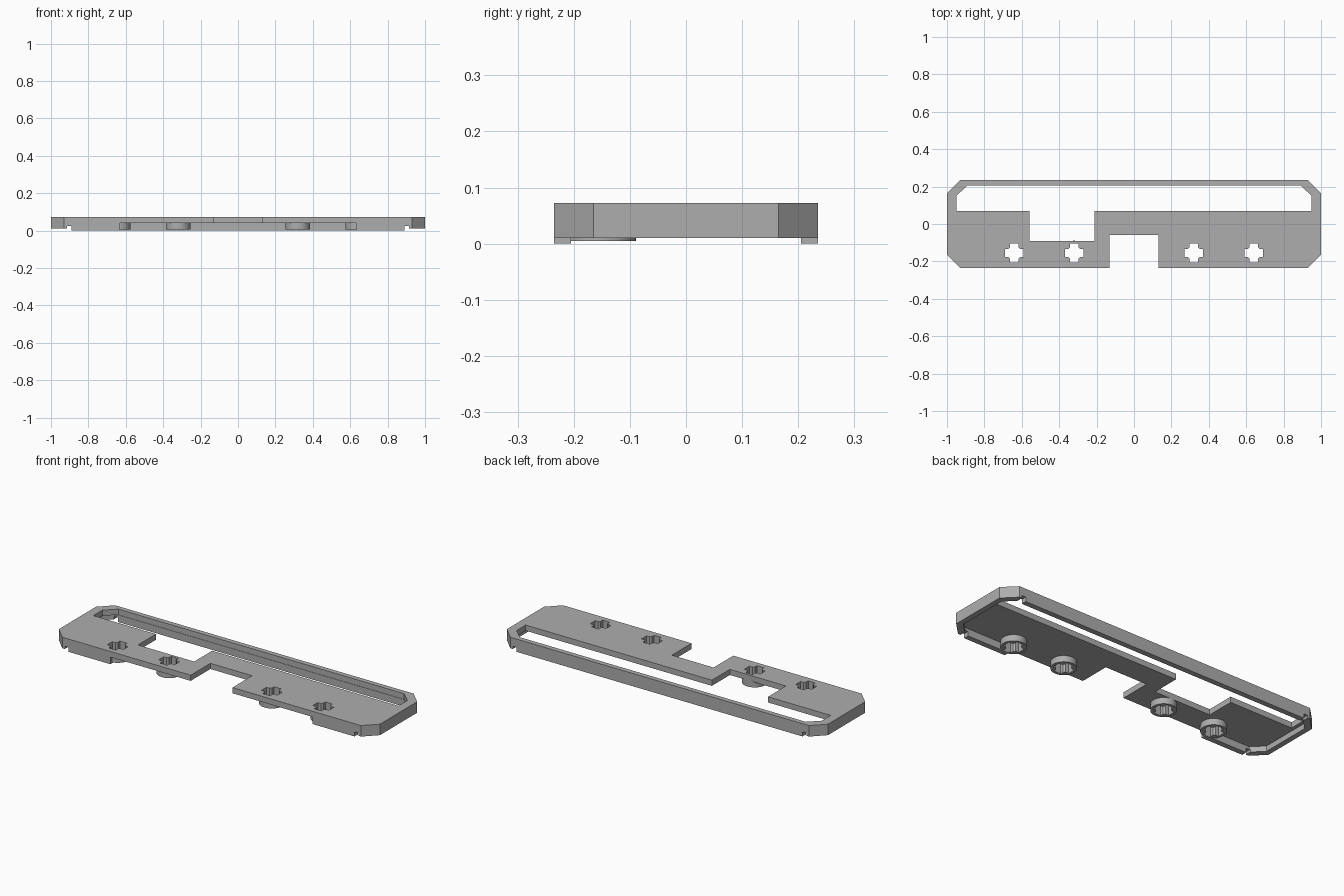
import bpy, bmesh, math

cube = bpy.data.objects.get("Cube")
if cube:
    bpy.data.objects.remove(cube, do_unlink=True)

grey = bpy.data.materials.new("plain grey")
grey.use_nodes = True
colour = (0.42, 0.42, 0.42, 1)
grey.diffuse_color = colour
grey.node_tree.nodes["Principled BSDF"].inputs["Base Color"].default_value = colour


def prism(name, outline, z0, z1):
    """Extrude a flat outline from z0 up to z1."""
    bm = bmesh.new()
    face = bm.faces.new([bm.verts.new((x, y, z0)) for x, y in outline])
    new = bmesh.ops.extrude_face_region(bm, geom=[face])["geom"]
    top = [v for v in new if isinstance(v, bmesh.types.BMVert)]
    bmesh.ops.translate(bm, verts=top, vec=(0, 0, z1 - z0))
    bmesh.ops.recalc_face_normals(bm, faces=bm.faces)
    mesh = bpy.data.meshes.new(name)
    bm.to_mesh(mesh)
    bm.free()
    mesh.materials.append(grey)
    obj = bpy.data.objects.new(name, mesh)
    bpy.context.collection.objects.link(obj)
    return obj


def box(x0, x1, y0, y1):
    return [(x0, y0), (x1, y0), (x1, y1), (x0, y1)]


def chamfered(hx, hy, c):
    return [(hx - c, -hy), (hx, c - hy), (hx, hy - c), (hx - c, hy),
            (c - hx, hy), (-hx, hy - c), (-hx, c - hy), (c - hx, -hy)]


def cut(obj, outline, z0=-0.1, z1=0.2):
    """Subtract a prism from the object, then discard the cutter."""
    cutter = prism("cutter", outline, z0, z1)
    cutter.hide_render = True
    mod = obj.modifiers.new("cut", 'BOOLEAN')
    mod.operation, mod.solver, mod.object = 'DIFFERENCE', 'EXACT', cutter
    bpy.context.view_layer.objects.active = obj
    bpy.ops.object.modifier_apply(modifier=mod.name)
    bpy.data.objects.remove(cutter, do_unlink=True)


def cross(cx, cy):
    """Cross hole with bevelled inner corners."""
    arm = [(0.05, -0.022), (0.05, 0.022), (0.031, 0.022), (0.022, 0.031)]
    pts = []
    for x, y in arm * 1:
        pts.append((x, y))
    out = []
    for k in range(4):
        c, s = round(math.cos(k * math.pi / 2)), round(math.sin(k * math.pi / 2))
        out += [(cx + x * c - y * s, cy + x * s + y * c) for x, y in pts]
    return out


HALF_Y, TOP, UNDER, RIM = 0.235, 0.072, 0.04, 0.01
WALL = 0.03
peg_y = -0.155
outer = chamfered(1, HALF_Y, 0.07)

# Top plate with the long rear window, its side pocket and the front slot
plate = prism("top_plate", outer, UNDER, TOP)
cut(plate, [(-0.95, 0.07), (-0.56, 0.07), (-0.56, -0.09), (-0.21, -0.09),
            (-0.21, 0.07), (0.95, 0.07), (0.95, 0.15), (0.89, 0.207),
            (-0.89, 0.207), (-0.95, 0.15)])
cut(plate, box(-0.13, 0.13, -0.4, -0.06))

# Rim below the plate, open along the middle of the front
rim = prism("lower_rim", outer, RIM, UNDER)
cut(rim, chamfered(1 - WALL, HALF_Y - WALL, 0.06))
cut(rim, box(-0.63, 0.63, -0.4, -0.1))
for side in (-1, 1):
    for end in (-1, 1):
        x, y = side * 0.902, end * 0.22
        cut(rim, box(x - 0.012, x + 0.012, y - 0.03, y + 0.03), -0.1, 0.025)

# Low feet under the rim
prism("rear_foot", box(-0.89, 0.89, HALF_Y - WALL, HALF_Y), 0, RIM)
for side, label in ((-1, "right"), (1, "left")):
    x0, x1 = sorted((side * 0.63, side * 0.89))
    prism("front_foot_" + label, box(x0, x1, -HALF_Y, WALL - HALF_Y), 0, RIM)

# Round sockets under the plate with cross holes right through
for i, x in enumerate((-0.64, -0.32, 0.32, 0.64)):
    ring = [(x + 0.066 * math.cos(a * math.tau / 32),
             peg_y + 0.066 * math.sin(a * math.tau / 32)) for a in range(32)]
    socket = prism(f"socket_{i + 1}", ring, 0.005, UNDER)
    cut(socket, cross(x, peg_y))
    cut(plate, cross(x, peg_y))
    bpy.ops.object.select_all(action='DESELECT')
    socket.select_set(True)
    bpy.context.view_layer.objects.active = socket
    bpy.ops.object.shade_smooth_by_angle(angle=math.radians(25))
